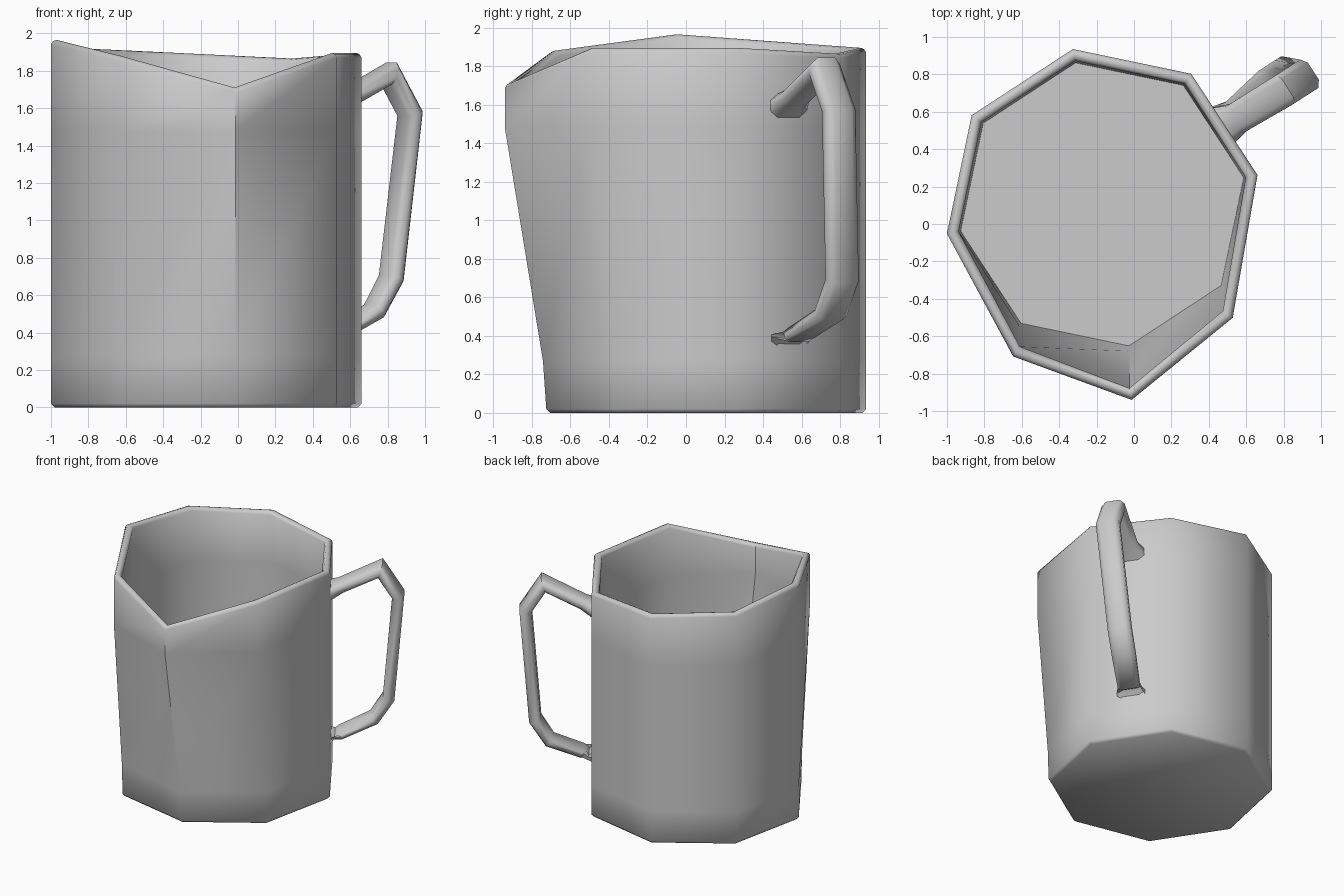
import bpy, math
from mathutils import Vector

if "Cube" in bpy.data.objects:
    bpy.data.objects.remove(bpy.data.objects["Cube"])


def make_object(name, rings, angle):
    """Skin a list of equal-length point rings, capping both ends."""
    n = len(rings[0])
    verts = [p for r in rings for p in r]
    faces = [(i * n + j, i * n + (j + 1) % n, (i + 1) * n + (j + 1) % n, (i + 1) * n + j)
             for i in range(len(rings) - 1) for j in range(n)]
    last = (len(rings) - 1) * n
    faces += [tuple(reversed(range(n))), tuple(range(last, last + n))]
    me = bpy.data.meshes.new(name)
    me.from_pydata(verts, [], faces)
    ob = bpy.data.objects.new(name, me)
    bpy.context.collection.objects.link(ob)
    bpy.ops.object.select_all(action='DESELECT')
    ob.select_set(True)
    bpy.context.view_layer.objects.active = ob
    bpy.ops.object.mode_set(mode='EDIT')
    bpy.ops.mesh.select_all(action='SELECT')
    bpy.ops.mesh.normals_make_consistent(inside=False)
    bpy.ops.object.mode_set(mode='OBJECT')
    bpy.ops.object.shade_smooth_by_angle(angle=math.radians(angle))
    return ob


# Jug body: octagon whose three front corners lean out to form the spout
CX, CY, R = -0.17, 0.105, 0.845
LEAN = [0, 0, 0, 0, 0, 0.115, 0.215, 0.13]
RIM_Z = [1.895, 1.865, 1.895, 1.92, 1.965, 1.88, 1.71, 1.895]


def ring(z, lean, inset=0.0, rim=False):
    pts = []
    for i in range(8):
        a = math.radians(10.7 + 45 * i)
        r = R - inset
        height = RIM_Z[i] + z if rim else z
        pts.append((CX + r * math.cos(a), CY + r * math.sin(a) - LEAN[i] * lean, height))
    return pts


body_rings = [
    ring(0.0, 0, 0.02), ring(0.02, 0), ring(0.27, 0.08), ring(1.48, 1),   # outside
    ring(-0.025, 1, 0, True), ring(-0.006, 1, 0.012, True),               # rounded rim
    ring(0.0, 1, 0.03, True), ring(-0.006, 1, 0.05, True),
    ring(-0.025, 1, 0.064, True),
    ring(1.48, 1, 0.064), ring(0.27, 0.08, 0.064), ring(0.07, 0, 0.075),  # inside
]
make_object("jug_body", body_rings, 50)

# Handle: flattened section swept round a slightly tilted path, flared at the wall
ORIGIN = Vector((0.485, 0.535, 0))
OUT = Vector((0.84, 0.543, 0))
SIDE = Vector((-0.543, 0.84, 0))
UP = Vector((0, 0, 1))
# distance out, sideways shift, height, half width, half thickness
PATH = [(-0.03, 0.0, 1.58, 0.12, 0.065), (0.07, -0.01, 1.635, 0.085, 0.045),
        (0.37, -0.02, 1.785, 0.09, 0.045), (0.505, -0.02, 1.57, 0.09, 0.045),
        (0.43, 0.05, 0.69, 0.09, 0.045), (0.32, 0.05, 0.515, 0.09, 0.042),
        (0.07, 0.01, 0.405, 0.085, 0.04), (-0.03, 0.0, 0.375, 0.12, 0.055)]
SECTION = [(1, 0.45), (0.6, 1), (-0.6, 1), (-1, 0.45),
           (-1, -0.45), (-0.6, -1), (0.6, -1), (1, -0.45)]

handle_rings = []
for k, (s, t, z, w, h) in enumerate(PATH):
    here = Vector((s, z))
    before = (here - Vector(PATH[k - 1][0:3:2])).normalized() if k else None
    after = (Vector(PATH[k + 1][0:3:2]) - here).normalized() if k < len(PATH) - 1 else None
    before, after = before or after, after or before
    tangent = (before + after).normalized()
    normal = Vector((-tangent.y, tangent.x))
    h /= max(tangent.dot(after), 0.6)          # mitre the bends
    if k in (0, len(PATH) - 1):                # ends lie flat on the wall
        normal = Vector((0, 1))
    centre = ORIGIN + OUT * s + SIDE * t + UP * z
    across = OUT * normal.x + UP * normal.y
    handle_rings.append([centre + SIDE * (w * a) + across * (h * b) for a, b in SECTION])
make_object("handle", handle_rings, 60)
